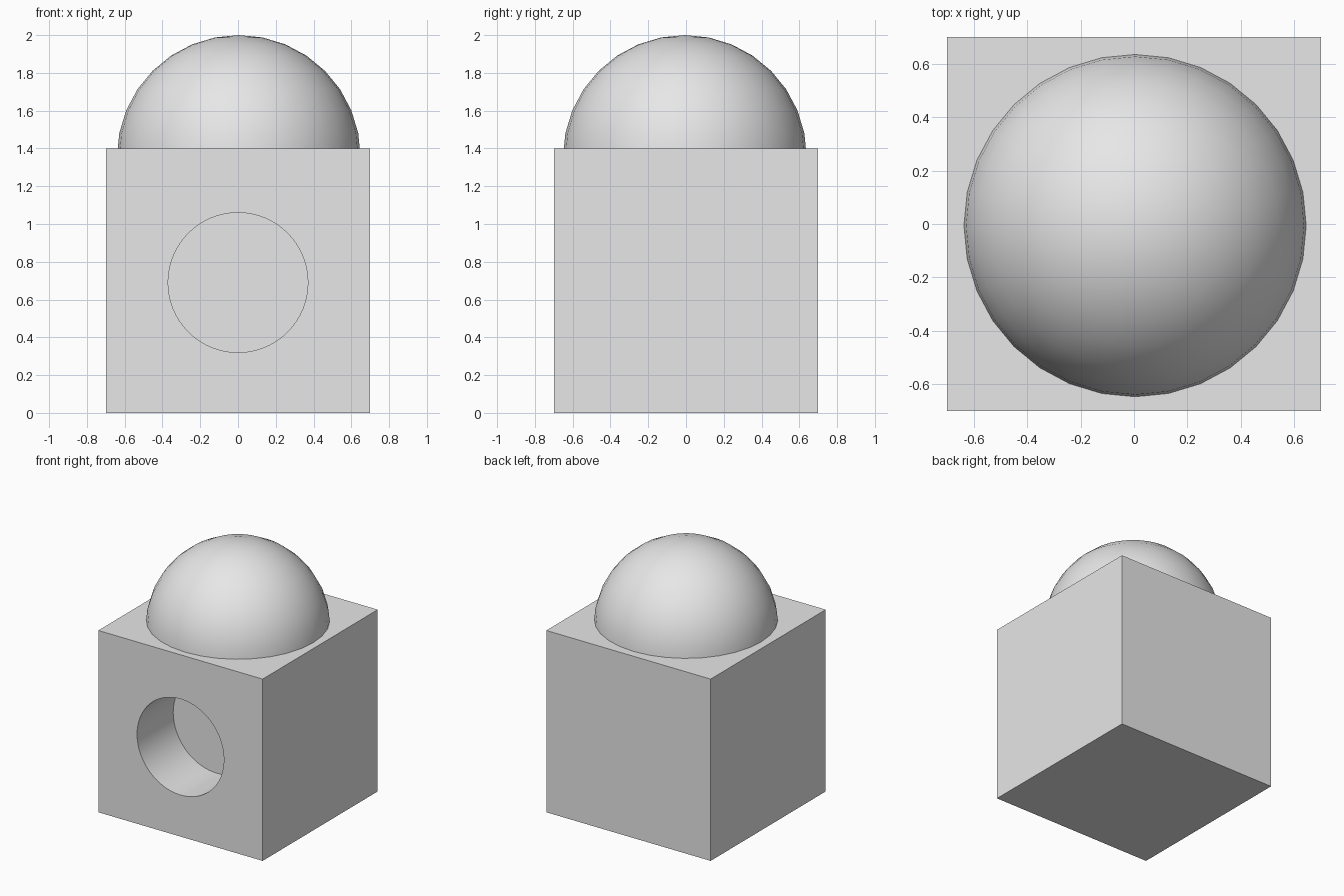
import bpy
import bmesh
from math import radians
from mathutils import Vector

cube = bpy.data.objects.get("Cube")
if cube:
    bpy.data.objects.remove(cube, do_unlink=True)

SIDE = 1.4           # edge of the square body
HOLE_RADIUS = 0.37
HOLE_DEPTH = 0.44
DOME_RADIUS = 0.645

grey = bpy.data.materials.new("light_grey")
grey.use_nodes = True
grey.diffuse_color = (0.8, 0.8, 0.8, 1)
grey.node_tree.nodes["Principled BSDF"].inputs["Base Color"].default_value = grey.diffuse_color


def finish(obj, name):
    """Name the active part, colour it and smooth its curved surfaces."""
    obj.name = name
    obj.data.materials.clear()
    obj.data.materials.append(grey)
    bpy.ops.object.select_all(action='DESELECT')
    obj.select_set(True)
    bpy.context.view_layer.objects.active = obj
    bpy.ops.object.shade_smooth_by_angle(angle=radians(30))


# Cutter for the blind round hole in the front
bpy.ops.mesh.primitive_cylinder_add(
    vertices=64, radius=HOLE_RADIUS, depth=2 * HOLE_DEPTH,
    location=(0, -SIDE / 2, 0.69), rotation=(radians(90), 0, 0))
cutter = bpy.context.object
cutter.name = "hole_cutter"

# Square body with the hole
bpy.ops.mesh.primitive_cube_add(size=SIDE, location=(0, 0, SIDE / 2))
body = bpy.context.object
cut = body.modifiers.new("front_hole", 'BOOLEAN')
cut.operation = 'DIFFERENCE'
cut.solver = 'EXACT'
cut.object = cutter
bpy.ops.object.modifier_apply(modifier=cut.name)
bpy.data.objects.remove(cutter, do_unlink=True)
finish(body, "body")

# Dome on the roof, trimmed where it meets the body
bpy.ops.mesh.primitive_uv_sphere_add(
    segments=32, ring_count=16, radius=DOME_RADIUS,
    location=(0.004, -0.006, 2 - DOME_RADIUS))
dome = bpy.context.object
bm = bmesh.new()
bm.from_mesh(dome.data)
bmesh.ops.bisect_plane(
    bm, geom=bm.verts[:] + bm.edges[:] + bm.faces[:],
    plane_co=Vector((0, 0, SIDE - dome.location.z)), plane_no=Vector((0, 0, 1)),
    clear_inner=True)
bm.to_mesh(dome.data)
bm.free()
finish(dome, "dome")
